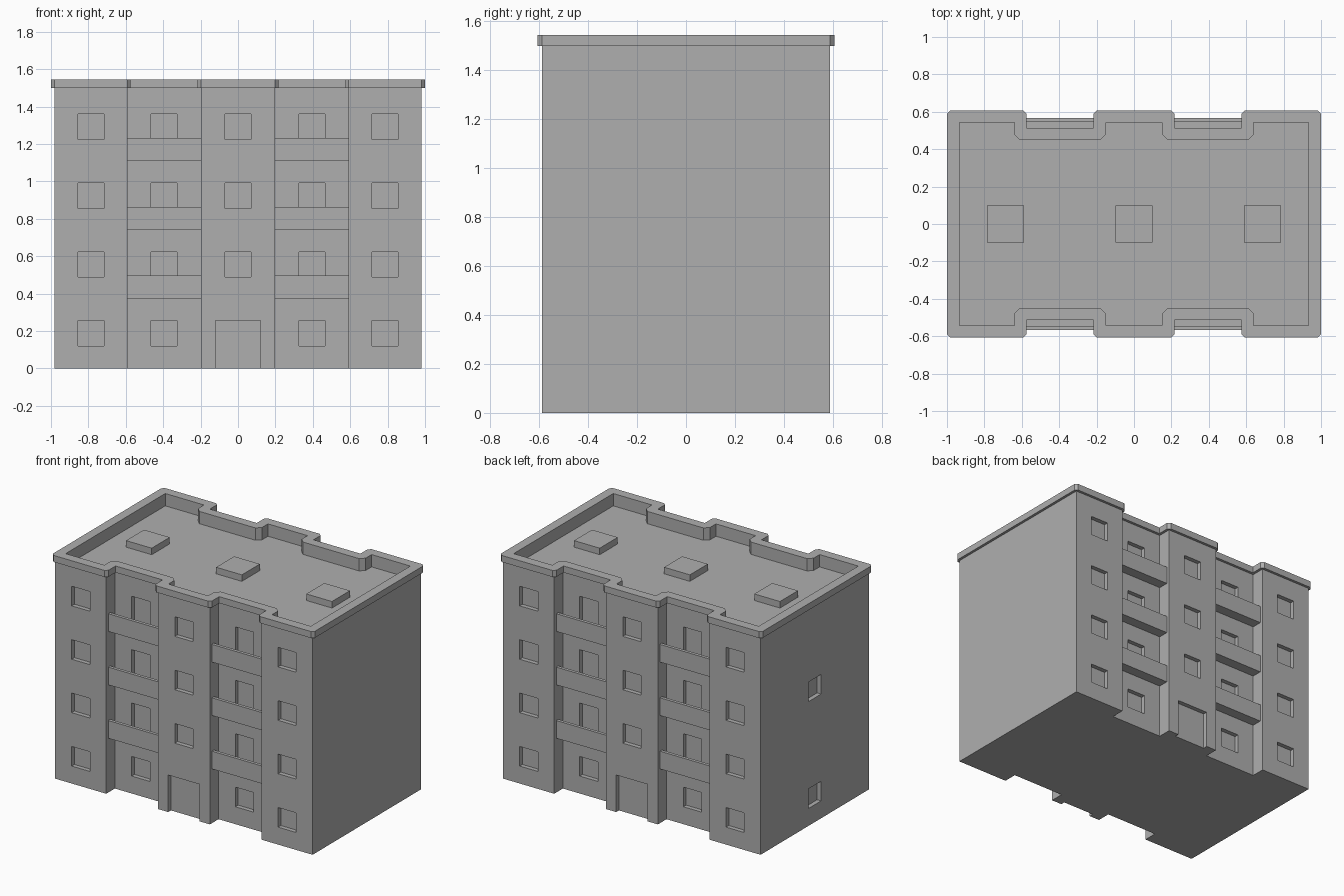
import bpy, bmesh
from mathutils import Vector

cube = bpy.data.objects.get("Cube")
if cube:
    bpy.data.objects.remove(cube, do_unlink=True)

grey = bpy.data.materials.new("concrete_grey")
grey.use_nodes = True
grey.diffuse_color = (0.43, 0.43, 0.43, 1)
grey.node_tree.nodes["Principled BSDF"].inputs["Base Color"].default_value = grey.diffuse_color

# Main dimensions
HALF_X, HALF_Y = 0.981, 0.589
BAY_IN, BAY_OUT, RECESS_Y = 0.198, 0.592, 0.495
WALL_TOP, ROOF_TOP, ROOF_FLOOR = 1.5, 1.545, 1.46
STOREY, SILL, HEAD = 0.368, 0.12, 0.255
WIN, DEPTH = 0.069, 0.03


def finish(name, bm):
    bmesh.ops.recalc_face_normals(bm, faces=bm.faces[:])
    mesh = bpy.data.meshes.new(name)
    bm.to_mesh(mesh)
    bm.free()
    mesh.materials.append(grey)
    obj = bpy.data.objects.new(name, mesh)
    bpy.context.collection.objects.link(obj)
    return obj


def add_box(bm, x, y, z):
    """Add a box given its (min, max) range on each axis."""
    lo, hi = zip(x, y, z)
    verts = bmesh.ops.create_cube(bm, size=1)["verts"]
    for v in verts:
        v.co = Vector([lo[i] if v.co[i] < 0 else hi[i] for i in range(3)])


def outline(offset):
    """Plan of the block with two recesses per long side, grown by offset."""
    x, y = HALF_X + offset, HALF_Y + offset
    a, b, r = BAY_IN + offset, BAY_OUT - offset, RECESS_Y + offset
    half = [(-x, -y), (-b, -y), (-b, -r), (-a, -r), (-a, -y),
            (a, -y), (a, -r), (b, -r), (b, -y), (x, -y)]
    return [Vector(p) for p in half + [(-px, -py) for px, py in half]]


def chamfer(points, size, convex):
    """Clip the convex or the concave corners of a plan."""
    result = []
    for i, p in enumerate(points):
        before = (points[i - 1] - p).normalized()
        after = (points[(i + 1) % len(points)] - p).normalized()
        is_convex = before.x * after.y - before.y * after.x < 0
        if is_convex == convex:
            result += [p + before * size, p + after * size]
        else:
            result.append(p)
    return result


def prism(name, points, z0, z1):
    bm = bmesh.new()
    face = bm.faces.new([bm.verts.new((p.x, p.y, z0)) for p in points])
    top = bmesh.ops.extrude_face_region(bm, geom=[face])["geom"]
    moved = [v for v in top if isinstance(v, bmesh.types.BMVert)]
    bmesh.ops.translate(bm, verts=moved, vec=(0, 0, z1 - z0))
    return finish(name, bm)


def cut(obj, cutter):
    mod = obj.modifiers.new("cut", 'BOOLEAN')
    mod.operation = 'DIFFERENCE'
    mod.solver = 'EXACT'
    mod.object = cutter
    with bpy.context.temp_override(object=obj, active_object=obj):
        bpy.ops.object.modifier_apply(modifier=mod.name)


# Walls and overhanging parapet, hollowed down to the sunken roof
walls = prism("walls", outline(0), 0, WALL_TOP)
parapet = prism("parapet", chamfer(outline(0.018), 0.018, True), WALL_TOP, ROOF_TOP)
well = prism("roof_well_cutter", chamfer(outline(-0.047), 0.03, False), ROOF_FLOOR, ROOF_TOP + 0.1)
cut(walls, well)
cut(parapet, well)

# Window and door recesses on the two long sides
bm = bmesh.new()


def recess(side, x, half, wall_y, z0, z1):
    ys = sorted((side * (wall_y - DEPTH), side * (wall_y + 0.04)))
    add_box(bm, (x - half, x + half), ys, (z0, z1))


bay_mid = (BAY_IN + BAY_OUT) / 2
end_mid = (BAY_OUT + HALF_X) / 2
for side in (-1, 1):
    recess(side, 0, 0.12, HALF_Y, -0.1, HEAD)
    for floor in range(4):
        base = floor * STOREY
        for x in (-end_mid, 0, end_mid):
            if x or floor:
                recess(side, x, WIN, HALF_Y, base + SILL, base + HEAD)
        for x in (-bay_mid, bay_mid):
            bottom = base + (0.03 if floor else SILL)
            recess(side, x, WIN, RECESS_Y, bottom, base + HEAD)

# Two small windows on one end wall
for floor in (0, 2):
    base = floor * STOREY
    add_box(bm, (-HALF_X - 0.1, -HALF_X + DEPTH), (-WIN, WIN), (base + SILL, base + HEAD))
openings = finish("opening_cutter", bm)
cut(walls, openings)
for cutter in (well, openings):
    bpy.data.objects.remove(cutter, do_unlink=True)

# Balconies: an L-shaped slab and front panel in each recess
for side, face in ((-1, "front"), (1, "back")):
    for hand, label in ((-1, "right"), (1, "left")):
        for floor in (1, 2, 3):
            z = floor * STOREY + 0.006
            section = [(RECESS_Y - 0.005, z), (0.567, z), (0.567, z + 0.122),
                       (0.545, z + 0.122), (0.545, z + 0.024), (RECESS_Y - 0.005, z + 0.024)]
            bm = bmesh.new()
            profile = bm.faces.new([bm.verts.new((hand * BAY_IN, side * y, h)) for y, h in section])
            geom = bmesh.ops.extrude_face_region(bm, geom=[profile])["geom"]
            ends = [v for v in geom if isinstance(v, bmesh.types.BMVert)]
            bmesh.ops.translate(bm, verts=ends, vec=(hand * (BAY_OUT - BAY_IN), 0, 0))
            finish(f"{face}_{label}_balcony_{floor}", bm)

# Square hatches on the roof
for x, label in ((-0.687, "right"), (0, "middle"), (0.687, "left")):
    bm = bmesh.new()
    add_box(bm, (x - 0.098, x + 0.098), (-0.098, 0.098), (ROOF_FLOOR - 0.01, 1.505))
    finish(f"{label}_roof_hatch", bm)
